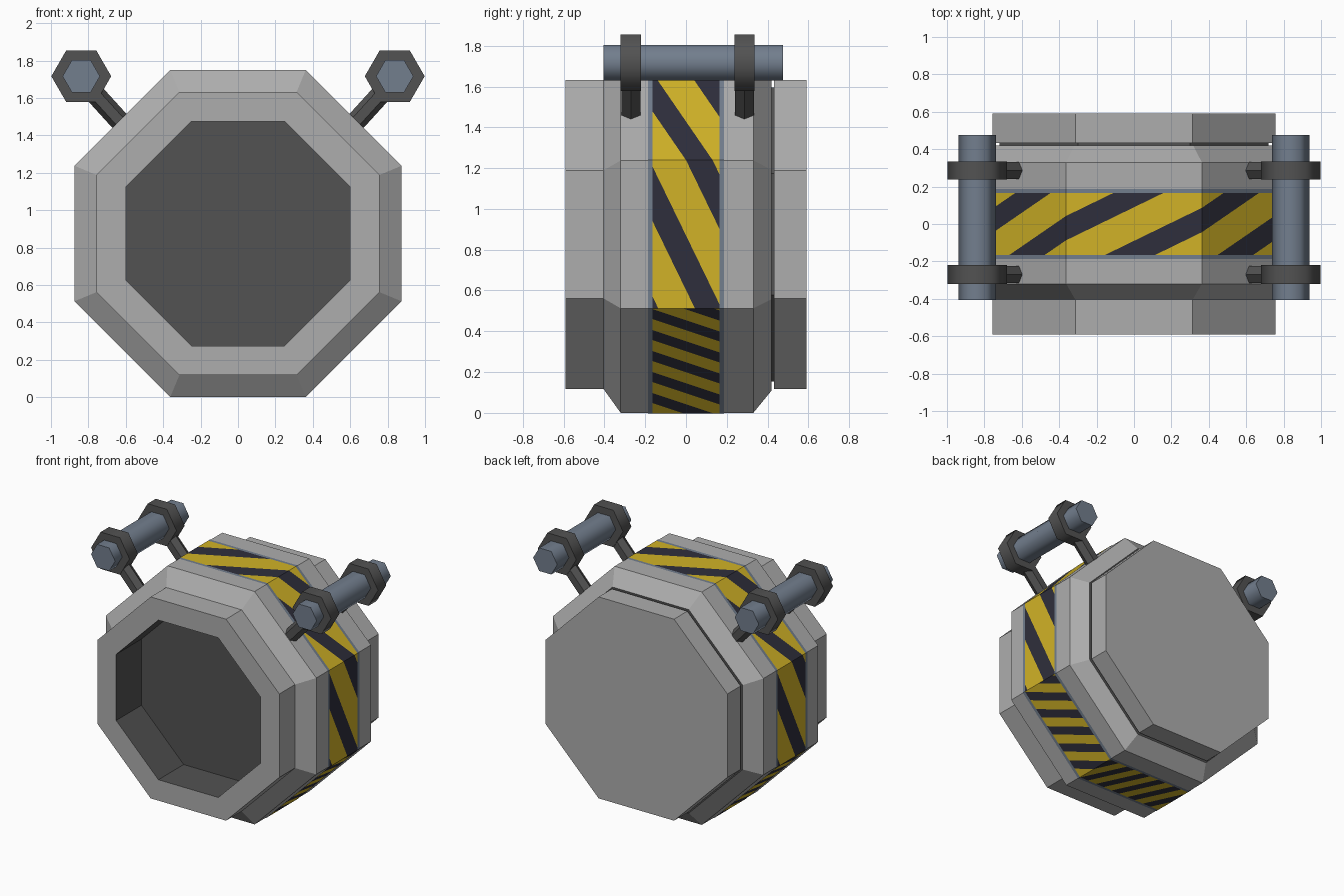
import bpy, bmesh, math
from mathutils import Vector

if "Cube" in bpy.data.objects:
    bpy.data.objects.remove(bpy.data.objects["Cube"])

CZ = 0.875                              # height of the octagon centre
AP = 0.875                              # apothem of the main ring
EDGE = 2 * AP * math.tan(math.pi / 8)   # length of one octagon side


def material(name, col):
    m = bpy.data.materials.new(name)
    m.diffuse_color = (*col, 1)
    m.use_nodes = True
    m.node_tree.nodes["Principled BSDF"].inputs["Base Color"].default_value = m.diffuse_color
    return m


GREY = material("light grey", (0.42, 0.42, 0.42))
DARK = material("dark grey", (0.085, 0.085, 0.085))
STEEL = material("blue steel", (0.17, 0.21, 0.27))
YELLOW = material("hazard yellow", (0.64, 0.45, 0.02))
NAVY = material("hazard black", (0.028, 0.028, 0.045))


def finish(bm, name, mats):
    me = bpy.data.meshes.new(name)
    bm.to_mesh(me)
    bm.free()
    for m in mats:
        me.materials.append(m)
    ob = bpy.data.objects.new(name, me)
    bpy.context.collection.objects.link(ob)
    return ob


# Octagonal body: (apothem, y) profile swept round the y axis
def build_body():
    profile = [(0.60, -0.29), (0.60, -0.59), (0.757, -0.59), (0.757, -0.405),
               (AP, -0.32), (AP, 0.33), (0.765, 0.42), (0.72, 0.42),
               (0.72, 0.432), (0.757, 0.432), (0.757, 0.59)]
    dark_bands = {0, 6, 7, 8}           # recess wall and rear groove
    bm = bmesh.new()
    rings = []
    for a, y in profile:
        r = a / math.cos(math.pi / 8)
        rings.append([bm.verts.new((r * math.cos(t), y, CZ + r * math.sin(t)))
                      for t in [math.pi / 8 + k * math.pi / 4 for k in range(8)]])
    for i in range(len(rings) - 1):
        for k in range(8):
            n = (k + 1) % 8
            f = bm.faces.new((rings[i][k], rings[i][n], rings[i + 1][n], rings[i + 1][k]))
            f.material_index = int(i in dark_bands)
    bm.faces.new(rings[0]).material_index = 1    # recess floor
    bm.faces.new(rings[-1])                      # rear cap
    bmesh.ops.recalc_face_normals(bm, faces=bm.faces[:])
    finish(bm, "octagonal_body", [GREY, DARK])


# Maps arc length from the top centre (clockwise from the front) onto the ring
def wrap(s, y):
    i = math.floor((s + EDGE / 2) / EDGE)
    t = s - i * EDGE
    a = i * math.pi / 4
    r = AP + 0.003
    t *= r / AP
    return Vector((math.sin(a) * r + math.cos(a) * t, y,
                   CZ + math.cos(a) * r - math.sin(a) * t))


# Hazard band: flat strip cut into diagonal stripes, then wrapped round the ring
def build_band(name, s0, s1, period, slope, centre, fraction):
    half, edge = 0.187, 0.165
    bm = bmesh.new()
    bm.faces.new([bm.verts.new(p) for p in
                  ((s0, -half, 0), (s1, -half, 0), (s1, half, 0), (s0, half, 0))])

    def cut(co, no):
        bmesh.ops.bisect_plane(bm, geom=bm.verts[:] + bm.edges[:] + bm.faces[:],
                               dist=1e-6, plane_co=co, plane_no=no)

    for y in (-edge, edge):
        cut((0, y, 0), (0, 1, 0))
    for i in range(-5, 12):             # octagon corners
        s = (i + 0.5) * EDGE
        if s0 + 0.01 < s < s1 - 0.01:
            cut((s, 0, 0), (1, 0, 0))
    n0 = math.floor((s0 - 1 - centre) / period)
    n1 = math.ceil((s1 + 1 - centre) / period)
    for n in range(n0, n1 + 1):         # stripe borders
        for d in (-0.5, 0.5):
            cut((centre + (n + d * fraction) * period, -edge, 0), (1, -slope, 0))
    for f in bm.faces:
        c = f.calc_center_median()
        u = (c.x - slope * (c.y + edge) - centre) / period
        if abs(c.y) > edge:
            f.material_index = 2
        else:
            f.material_index = int(abs(u - round(u)) < fraction / 2)
    mid = {f: f.calc_center_median() for f in bm.faces}
    for v in bm.verts:
        # corner vertices land on the same point from either side
        v.co = wrap(v.co.x, v.co.y)
    bm.normal_update()
    for f in mid:
        out = f.calc_center_median() - Vector((0, 0, CZ))
        out.y = 0
        if f.normal.dot(out) < 0:
            f.normal_flip()
    finish(bm, name, [YELLOW, NAVY, STEEL])


# Hexagonal prism from p0 to p1 with one corner pointing along ref
def hex_prism(name, p0, p1, radius, ref, mat, smooth=False):
    p0, p1, ref = Vector(p0), Vector(p1), Vector(ref).normalized()
    side = (p1 - p0).normalized().cross(ref)
    bm = bmesh.new()
    ends = [[bm.verts.new(p + radius * (math.cos(k * math.pi / 3) * ref +
                                        math.sin(k * math.pi / 3) * side))
             for k in range(6)] for p in (p0, p1)]
    for k in range(6):
        n = (k + 1) % 6
        bm.faces.new((ends[0][k], ends[0][n], ends[1][n], ends[1][k])).smooth = smooth
    for ring in ends:
        cap = bm.faces.new(ring)
        for e in cap.edges:
            e.smooth = False
    bmesh.ops.recalc_face_normals(bm, faces=bm.faces[:])
    finish(bm, name, [mat])


build_body()
build_band("hazard_band_upper", -2.5 * EDGE, 2.5 * EDGE, 0.635, 2.05, -0.02, 0.42)
build_band("hazard_band_lower", 2.5 * EDGE, 5.5 * EDGE, 0.145, 0.47, 1.85, 0.48)

# Carrying handles: bar, two collars and two arms on each side
for sx, side in ((-1, "left"), (1, "right")):
    x, z = sx * 0.838, 1.716
    hex_prism(f"{side}_handle_bar", (x, -0.405, z), (x, 0.475, z), 0.1, (1, 0, 0), STEEL, True)
    for y0, y1, end in ((-0.32, -0.22, "front"), (0.238, 0.335, "rear")):
        hex_prism(f"{side}_{end}_collar", (x, y0, z), (x, y1, z), 0.16, (1, 0, 0), DARK, True)
        ym = (y0 + y1) / 2
        hex_prism(f"{side}_{end}_arm", (sx * 0.60, ym, 1.44), (sx * 0.80, ym, 1.66),
                  0.053, (sx * 0.22, 0, -0.20), DARK)
